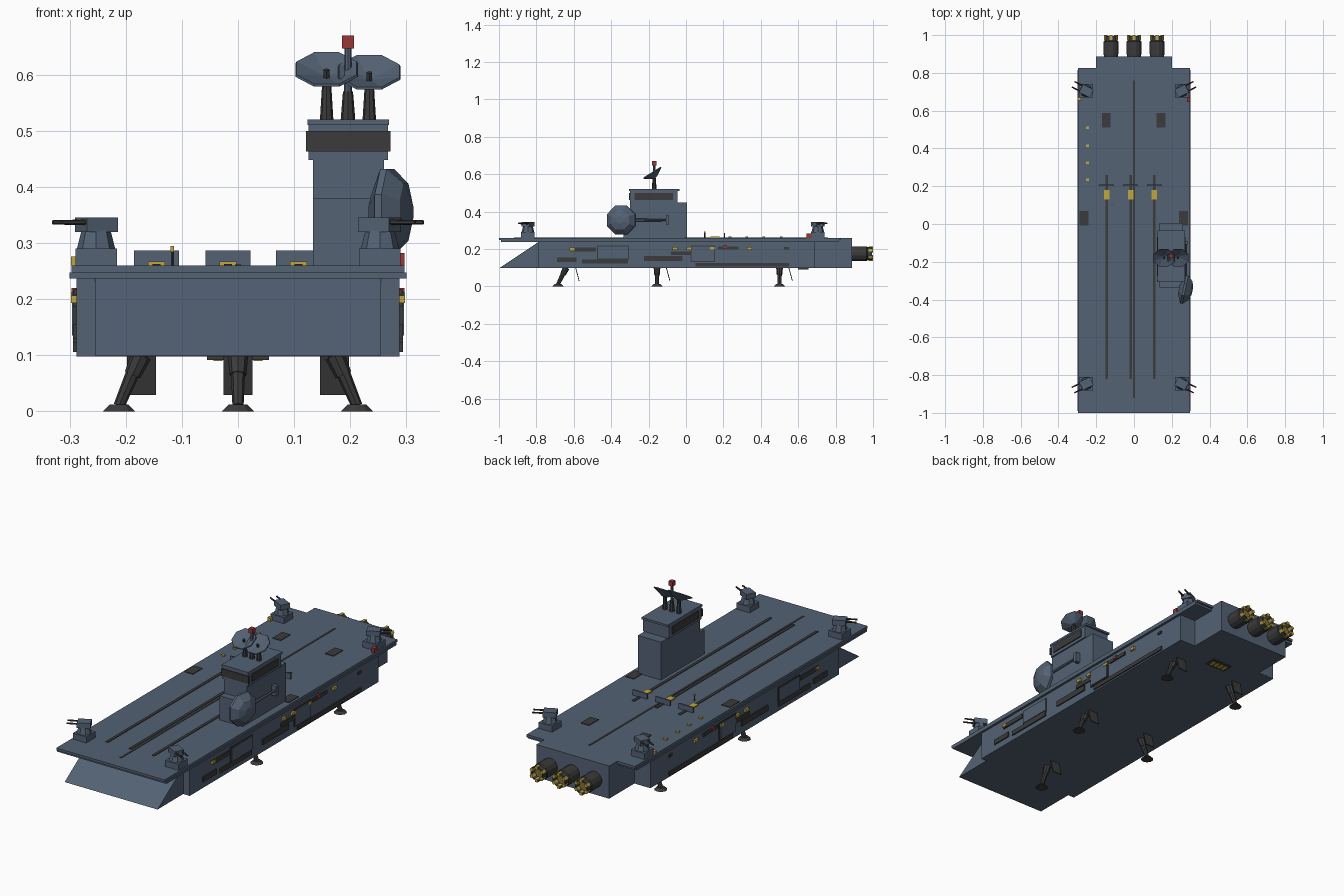
import bpy, bmesh, math
from mathutils import Vector, Matrix

if "Cube" in bpy.data.objects:
    bpy.data.objects.remove(bpy.data.objects["Cube"])


def mat(name, c):
    m = bpy.data.materials.new(name)
    m.diffuse_color = (*c, 1)
    m.use_nodes = True
    m.node_tree.nodes["Principled BSDF"].inputs["Base Color"].default_value = m.diffuse_color
    return m


HULL = mat("slate blue", (0.088, 0.122, 0.175))
DARK = mat("charcoal", (0.043, 0.043, 0.043))
YEL = mat("yellow", (0.52, 0.38, 0.05))
OLIVE = mat("dull gold", (0.22, 0.17, 0.035))
RED = mat("red", (0.33, 0.035, 0.035))


def finish(name, bm, m):
    bmesh.ops.recalc_face_normals(bm, faces=bm.faces)
    me = bpy.data.meshes.new(name)
    bm.to_mesh(me)
    bm.free()
    me.materials.append(m)
    o = bpy.data.objects.new(name, me)
    bpy.context.collection.objects.link(o)
    return o


def box(name, x0, x1, y0, y1, z0, z1, m, M=None):
    bm = bmesh.new()
    bmesh.ops.create_cube(bm, size=1)
    for v in bm.verts:
        v.co = Vector(((x0 + x1) / 2 + v.co.x * (x1 - x0), (y0 + y1) / 2 + v.co.y * (y1 - y0),
                       (z0 + z1) / 2 + v.co.z * (z1 - z0)))
    if M:
        bm.transform(M)
    return finish(name, bm, m)


def rod(name, a, b, r1, r2, m, n=8):
    a, b = Vector(a), Vector(b)
    bm = bmesh.new()
    bmesh.ops.create_cone(bm, cap_ends=True, segments=n, radius1=r1, radius2=r2, depth=(b - a).length)
    bm.transform(Matrix.Translation((a + b) / 2) @ (b - a).to_track_quat('Z', 'Y').to_matrix().to_4x4())
    return finish(name, bm, m)


def lathe(name, prof, centre, axis, m, n=8):
    # rings of (radius, height) along an axis
    bm = bmesh.new()
    rings = [[bm.verts.new((r * math.cos(t), r * math.sin(t), h))
              for t in [(i + .5) * math.tau / n for i in range(n)]] for r, h in prof]
    for p, q in zip(rings, rings[1:]):
        for i in range(n):
            bm.faces.new((p[i], p[(i + 1) % n], q[(i + 1) % n], q[i]))
    bm.faces.new(rings[0])
    bm.faces.new(rings[-1])
    bm.transform(Matrix.Translation(centre) @ Vector(axis).to_track_quat('Z', 'Y').to_matrix().to_4x4())
    return finish(name, bm, m)


# hull, stern and deck
box("hull", -.288, .288, -.79, .69, .098, .24, HULL)
box("stern_block", -.2, .2, .68, .888, .098, .26, HULL)
box("deck_lower", -.3, .3, -.99, .815, .237, .248, HULL)
box("deck_upper", -.297, .297, -1, .825, .248, .26, HULL)
bm = bmesh.new()
L, R = [[bm.verts.new((x, y, z)) for y, z in ((-.995, .1), (-.79, .237), (-.79, .1))] for x in (-.255, .255)]
bm.faces.new(L)
bm.faces.new(R)
for i in range(3):
    bm.faces.new((L[i], L[(i + 1) % 3], R[(i + 1) % 3], R[i]))
finish("bow_ramp", bm, HULL)

# engines
for x in (-.122, 0, .122):
    lathe("engine", [(.038, .88), (.04, .9), (.04, .965), (.036, .97), (.036, .995), (.03, .995), (.026, .96)],
          (x, 0, .175), (0, 1, 0), DARK, 12)
    rod("engine_core", (x, .95, .175), (x, .975, .175), .028, .024, OLIVE, 10)
    for i in range(6):
        t = i * math.tau / 6
        M = Matrix.Translation((x, 0, .175)) @ Matrix.Rotation(t, 4, 'Y')
        box("engine_vane", -.007, .007, .975, 1, .024, .0385, YEL, M)

# deck markings and catapults
box("deck_centre_line", -.005, .005, -.92, .76, .259, .262, DARK)
for x in (-.145, -.018, .108):
    box("launch_track", x - .007, x + .007, -.82, .26, .259, .263, DARK)
    box("launch_shuttle", x - .015, x + .015, .13, .18, .259, .267, YEL)
    box("blast_shield", x - .04, x + .04, .202, .209, .26, .287, HULL)
for x, y in ((-.147, .55), (.143, .55), (-.265, .03), (.262, .03)):
    box("deck_hatch", x - .023, x + .023, y - .038, y + .038, .259, .263, DARK)
for y in (.51, .415, .325, .235):
    box("deck_light", -.253, -.237, y - .007, y + .007, .259, .267, YEL)
rod("deck_pole", (-.117, .1, .26), (-.117, .1, .288), .003, .003, DARK, 6)
box("pole_lamp", -.12, -.114, .097, .103, .285, .295, YEL)
box("port_lamp", -.298, -.28, .655, .67, .26, .276, YEL)
box("starboard_lamp", .28, .297, .645, .67, .26, .282, RED)

# command tower
box("tower", .134, .26, -.3, .005, .26, .448, HULL)
box("tower_front_step", .134, .26, -.335, -.29, .26, .38, HULL)
box("bridge", .126, .267, -.3, -.045, .448, .51, HULL)
box("bridge_front_window", .121, .272, -.305, -.296, .463, .5, DARK)
box("bridge_side_window", .121, .272, -.275, -.07, .463, .5, DARK)
box("bridge_roof", .124, .269, -.305, -.035, .51, .52, HULL)

# roof dishes and mast
for x, z in ((.158, .605), (.234, .6)):
    rod("dish_post", (x, -.17, .52), (x, -.17, .585), .012, .008, DARK)
    lathe("roof_dish", [(.012, -.022), (.06, .004), (.058, .008), (.008, -.008)],
          (x, -.177, z), (0, -.53, .85), HULL)
    rod("dish_feed", (x, -.177, z - .01), (x, -.182, z + .004), .006, .006, DARK, 6)
rod("mast_base", (.196, -.17, .52), (.196, -.17, .57), .013, .009, DARK)
rod("mast", (.196, -.17, .56), (.196, -.17, .65), .007, .006, HULL)
box("mast_beacon", .185, .207, -.181, -.159, .647, .67, RED)

# side radar dome
lathe("side_dish", [(.03, -.03), (.083, -.008), (.083, .004), (.055, .032), (.02, .042)],
      (.268, -.347, .355), (1, -.22, 0), HULL)
rod("side_dish_mount", (.25, -.3, .355), (.27, -.33, .355), .02, .02, DARK)
rod("side_arm", (.274, -.3, .355), (.274, -.1, .355), .008, .006, HULL, 6)
box("side_arm_end", .258, .285, -.108, -.09, .33, .38, HULL)

# corner gun turrets
for sx in (-1, 1):
    for cy, sy in ((-.845, -1), (.705, 1)):
        cx = sx * .253
        box("turret_base", cx - .037, cx + .037, cy - .036, cy + .036, .26, .29, HULL)
        rod("turret_drum", (cx, cy, .29), (cx, cy, .322), .034, .026, HULL)
        M = Matrix.Translation((cx, cy, 0)) @ Matrix.Rotation(math.atan2(sy * .5, sx), 4, 'Z')
        box("turret_head", -.032, .03, -.024, .024, .32, .346, HULL, M)
        for o in (-.016, .016):
            a, b = M @ Vector((.01, o, .337)), M @ Vector((.078, o, .337))
            rod("turret_barrel", a, b, .005, .004, DARK, 6)

# landing legs with bay doors
for sx, y in ((0, -.64), (-1, -.155), (1, -.155), (-1, .5), (1, .5)):
    fy = y - .045 if sx == 0 else y
    tx, fx = sx * .172, sx * .212
    rod("landing_strut", (tx, y, .105), (fx, fy, .01), .014, .01, DARK)
    rod("strut_collar", (tx, y, .1), (tx * .6 + fx * .4, y * .6 + fy * .4, .065), .018, .015, DARK)
    rod("landing_foot", (fx, fy, 0), (fx, fy, .012), .03, .018, DARK, 10)
    M = Matrix.Translation((tx, y + .05, .1)) @ Matrix.Rotation(math.radians(15), 4, 'X')
    box("bay_door", -.026, .026, -.002, .002, -.073, 0, DARK, M)
box("belly_vent", -.055, .055, .6, .655, .092, .1, DARK)
for x in (-.036, -.012, .012, .036):
    box("belly_light", x - .008, x + .008, .61, .645, .09, .094, YEL)

# hull side plates: y0, y1, z0, z1
dark = [(-.69, -.585, .13, .155), (-.62, -.48, .187, .208), (-.555, -.31, .122, .145), (-.225, -.02, .135, .163),
        (-.08, .04, .168, .187), (.17, .28, .198, .215), (.05, .55, .106, .126), (.525, .55, .198, .21)]
doors = [(-.47, -.31, .15, .213), (.03, .15, .135, .213)]
lights = [(-.61, .2), (-.058, .203), (.015, .203), (.14, .205), (.34, .203)]
for s in (-1, 1):
    def plate(name, y0, y1, z0, z1, t, m):
        box(name, *sorted((s * .286, s * t)), y0, y1, z0, z1, m)
    for d in dark:
        plate("side_panel", *d, .294, DARK)
    for y0, y1, z0, z1 in doors:
        plate("door_frame", y0 - .005, y1 + .005, z0 - .005, z1 + .005, .293, DARK)
        plate("side_door", y0, y1, z0, z1, .296, HULL)
    for y, z in lights:
        plate("side_light", y - .013, y + .013, z - .007, z + .007, .298, YEL)
    plate("side_marker", .2, .22, .205, .22, .297, RED)
